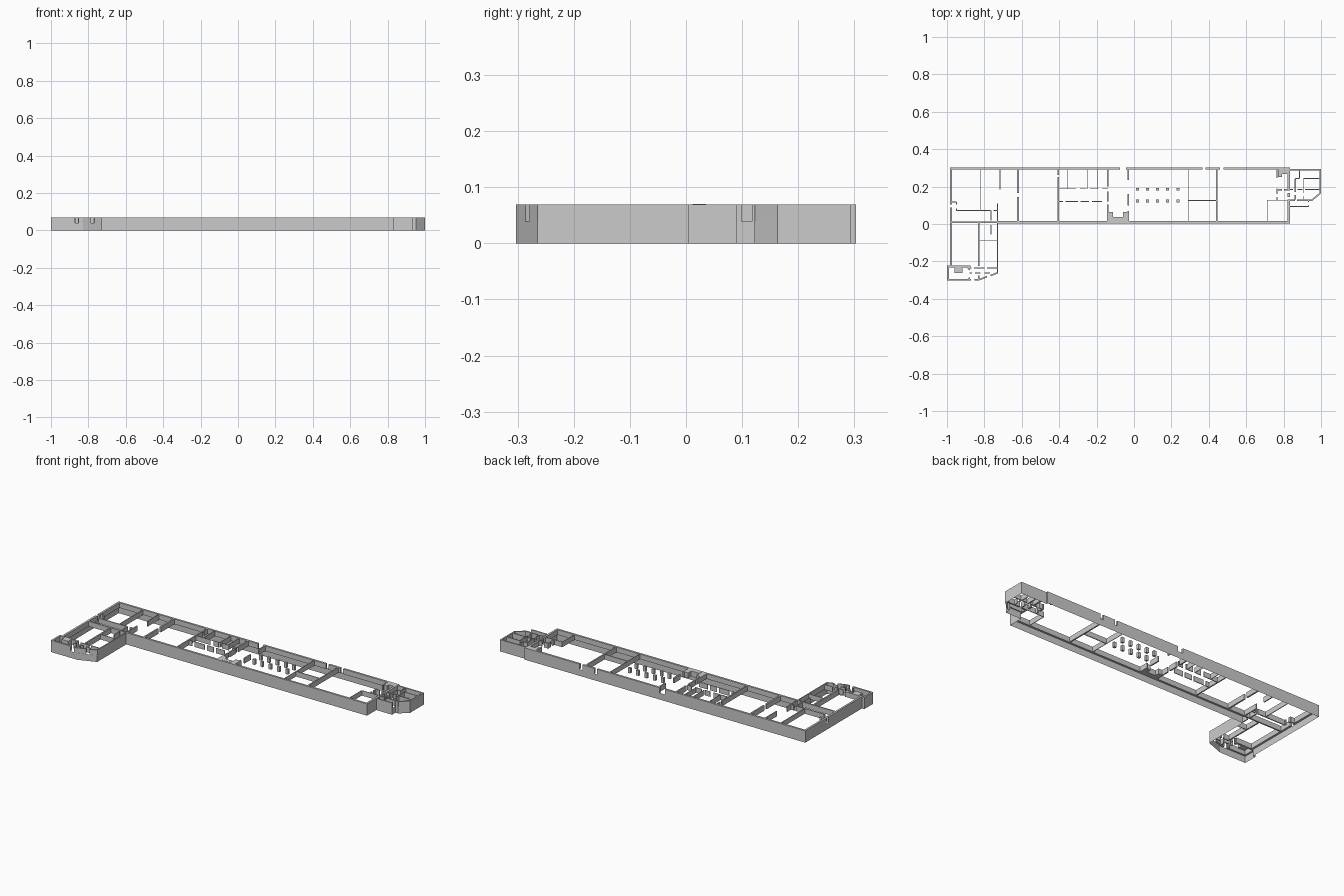
import bpy, bmesh, math
from mathutils import Vector

Z0, Z1 = 0.039, 0.069   # floor level and wall top


def finish(bm, name):
    me = bpy.data.meshes.new(name)
    bm.to_mesh(me)
    bm.free()
    ob = bpy.data.objects.new(name, me)
    bpy.context.collection.objects.link(ob)
    return ob


def prism(bm, pts, z0=Z0, z1=Z1):
    low = [bm.verts.new((x, y, z0)) for x, y in pts]
    top = [bm.verts.new((x, y, z1)) for x, y in pts]
    fs = [bm.faces.new(low[::-1]), bm.faces.new(top)]
    n = len(pts)
    for i in range(n):
        j = (i + 1) % n
        fs.append(bm.faces.new((low[i], low[j], top[j], top[i])))
    bmesh.ops.recalc_face_normals(bm, faces=fs)


def wall(bm, a, b, t):
    a, b = Vector(a), Vector(b)
    d = (b - a).normalized()
    n = Vector((-d.y, d.x)) * t / 2
    prism(bm, [a + n, b + n, b - n, a - n])


def along_x(bm, y, t, *spans):
    for s, e in spans:
        wall(bm, (s, y), (e, y), t)


def along_y(bm, x, t, *spans):
    for s, e in spans:
        wall(bm, (x, s), (x, e), t)


# Thin foundation skirt following the outside of the building
outline = [(-0.985, 0.303), (-0.985, -0.222), (-1.0, -0.222), (-1.0, -0.303),
           (-0.83, -0.303), (-0.727, -0.265), (-0.727, 0.004), (0.833, 0.004),
           (0.833, 0.09), (0.935, 0.09), (0.935, 0.122), (0.952, 0.122),
           (1.0, 0.163), (1.0, 0.293), (0.833, 0.293), (0.833, 0.303)]
bm = bmesh.new()
low = [bm.verts.new((x, y, 0)) for x, y in outline]
top = [bm.verts.new((x, y, Z0)) for x, y in outline]
for i in range(len(outline)):
    j = (i + 1) % len(outline)
    bm.faces.new((low[i], low[j], top[j], top[i]))
finish(bm, "foundation_skirt")

# Outer walls of the long hall
bm = bmesh.new()
along_x(bm, 0.297, 0.012, (-0.985, -0.075), (-0.042, 0.365), (0.382, 0.46), (0.478, 0.833))
along_x(bm, 0.010, 0.012, (-0.727, 0.833))
along_y(bm, -0.979, 0.012, (-0.222, 0.088), (0.105, 0.303))
along_y(bm, 0.827, 0.012, (0.004, 0.13), (0.145, 0.165), (0.18, 0.303))
finish(bm, "hall_outer_walls")

# Outer walls of the front annex
bm = bmesh.new()
along_y(bm, -0.995, 0.010, (-0.303, -0.222))
along_x(bm, -0.227, 0.010, (-1.0, -0.875))
along_x(bm, -0.298, 0.010, (-1.0, -0.872), (-0.852, -0.832))
along_y(bm, -0.880, 0.008, (-0.303, -0.285), (-0.245, -0.222))
wall(bm, (-0.832, -0.299), (-0.786, -0.282), 0.008)
wall(bm, (-0.768, -0.2755), (-0.729, -0.261), 0.008)
along_y(bm, -0.730, 0.006, (-0.263, 0.01))
finish(bm, "annex_outer_walls")

# Outer walls of the east wing
bm = bmesh.new()
along_x(bm, 0.289, 0.008, (0.833, 1.0))
along_y(bm, 0.996, 0.008, (0.163, 0.293))
wall(bm, (0.997, 0.166), (0.950, 0.126), 0.008)
along_x(bm, 0.126, 0.008, (0.833, 0.86), (0.872, 0.952))
along_x(bm, 0.093, 0.006, (0.833, 0.935))
along_y(bm, 0.932, 0.006, (0.09, 0.099), (0.118, 0.124))
finish(bm, "east_wing_outer_walls")

# Partitions in the west rooms
bm = bmesh.new()
along_y(bm, -0.820, 0.004, (0.072, 0.291))
along_y(bm, -0.717, 0.006, (0.185, 0.291))
along_y(bm, -0.620, 0.009, (0.016, 0.145), (0.165, 0.291))
along_x(bm, 0.072, 0.006, (-0.95, -0.768), (-0.75, -0.73))
along_x(bm, 0.010, 0.008, (-0.973, -0.727))
along_x(bm, 0.118, 0.006, (-0.973, -0.95))
along_y(bm, -0.950, 0.006, (0.070, 0.082), (0.105, 0.118))
along_y(bm, -0.730, 0.006, (0.016, 0.11))
along_y(bm, -0.765, 0.006, (-0.055, -0.005), (0.02, 0.072))
finish(bm, "west_partitions")

# Partitions in the annex
bm = bmesh.new()
along_y(bm, -0.831, 0.008, (-0.225, 0.005), (-0.296, -0.275))
along_x(bm, -0.090, 0.004, (-0.83, -0.73))
along_x(bm, -0.235, 0.005, (-0.89, -0.868), (-0.855, -0.80), (-0.785, -0.73))
along_x(bm, -0.262, 0.005, (-0.88, -0.865), (-0.85, -0.82), (-0.80, -0.77))
finish(bm, "annex_partitions")

# Partitions and corridor in the middle
bm = bmesh.new()
along_y(bm, -0.405, 0.007, (0.016, 0.25), (0.262, 0.291))
along_x(bm, 0.188, 0.004, (-0.405, -0.31), (-0.29, -0.255), (-0.235, -0.19), (-0.17, -0.14))
along_x(bm, 0.120, 0.004, (-0.405, -0.38), (-0.365, -0.30), (-0.285, -0.24), (-0.225, -0.17))
for x in (-0.355, -0.25, -0.197):
    along_y(bm, x, 0.003, (0.188, 0.291))
along_y(bm, -0.140, 0.008, (0.016, 0.105), (0.12, 0.175), (0.20, 0.291))
along_y(bm, -0.031, 0.008, (0.016, 0.07), (0.10, 0.16), (0.235, 0.291))
finish(bm, "middle_partitions")

# Partitions in the east rooms
bm = bmesh.new()
along_y(bm, 0.289, 0.003, (0.016, 0.291))
along_x(bm, 0.125, 0.005, (0.289, 0.443))
along_y(bm, 0.443, 0.008, (0.016, 0.291))
along_y(bm, 0.712, 0.003, (0.016, 0.128))
along_x(bm, 0.128, 0.003, (0.712, 0.82))
along_y(bm, 0.765, 0.007, (0.128, 0.145), (0.16, 0.19), (0.245, 0.291))
along_x(bm, 0.183, 0.007, (0.765, 0.79), (0.803, 0.83))
finish(bm, "east_partitions")

# Small rooms in the east wing
bm = bmesh.new()
along_y(bm, 0.862, 0.006, (0.13, 0.155), (0.172, 0.24))
along_y(bm, 0.885, 0.005, (0.243, 0.285))
along_x(bm, 0.243, 0.004, (0.86, 0.885), (0.905, 0.992))
along_x(bm, 0.185, 0.005, (0.833, 0.85), (0.875, 0.90), (0.915, 0.992))
along_y(bm, 0.908, 0.004, (0.13, 0.15), (0.165, 0.243))
finish(bm, "wing_partitions")

# Two rows of square columns
bm = bmesh.new()
for x in (0.02, 0.071, 0.125, 0.18, 0.234):
    for y in (0.123, 0.186):
        wall(bm, (x - 0.008, y), (x + 0.008, y), 0.014)
finish(bm, "columns")

# Stair cores
bm = bmesh.new()
prism(bm, [(-0.137, 0.012), (-0.034, 0.012), (-0.034, 0.063), (-0.058, 0.063),
           (-0.058, 0.037), (-0.112, 0.037), (-0.112, 0.063), (-0.137, 0.063)])
prism(bm, [(-0.112, 0.012), (-0.058, 0.012), (-0.058, 0.036), (-0.112, 0.036)], Z1 - 0.004, 0.0705)
finish(bm, "middle_stairs")
bm = bmesh.new()
prism(bm, [(0.77, 0.25), (0.79, 0.25), (0.79, 0.268), (0.824, 0.268), (0.824, 0.295), (0.77, 0.295)])
finish(bm, "east_stairs")
bm = bmesh.new()
prism(bm, [(-0.96, -0.262), (-0.917, -0.262), (-0.917, -0.23), (-0.96, -0.23)])
finish(bm, "annex_stairs")
